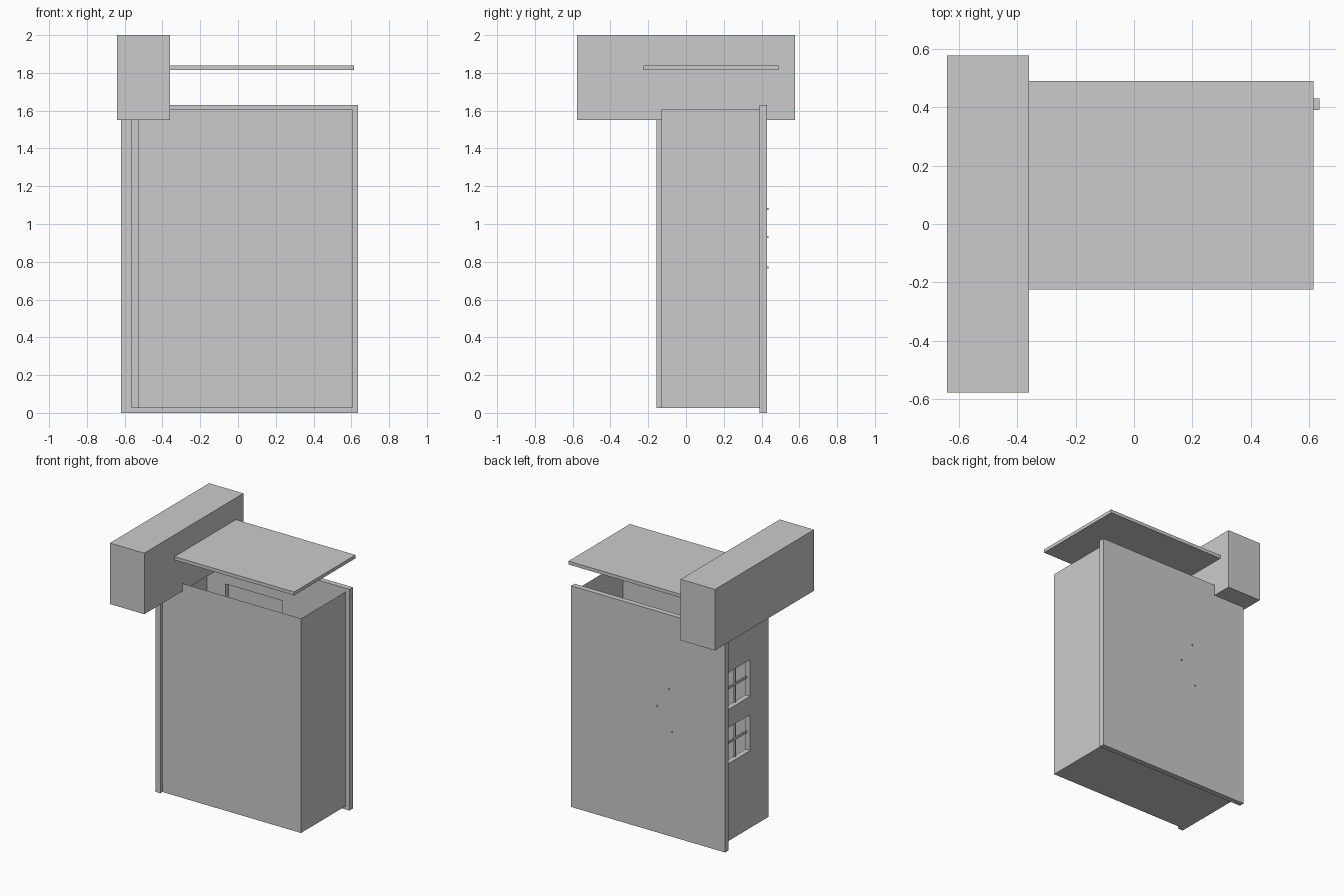
import bpy, bmesh
from mathutils import Vector

if "Cube" in bpy.data.objects:
    bpy.data.objects.remove(bpy.data.objects["Cube"])


def box(name, x, y, z, skip=()):
    """Axis-aligned box from ranges; skip lists outward directions left open."""
    bm = bmesh.new()
    bmesh.ops.create_cube(bm, size=1)
    bm.normal_update()
    doomed = [f for f in bm.faces if any(f.normal.dot(Vector(d)) > 0.9 for d in skip)]
    bmesh.ops.delete(bm, geom=doomed, context='FACES')
    for v in bm.verts:
        v.co = [r[0] + (c + 0.5) * (r[1] - r[0]) for c, r in zip(v.co, (x, y, z))]
    me = bpy.data.meshes.new(name)
    bm.to_mesh(me)
    bm.free()
    ob = bpy.data.objects.new(name, me)
    bpy.context.collection.objects.link(ob)
    return ob


def cut(target, name, x, y, z):
    """Subtract a hidden box from the target."""
    cutter = box(name, x, y, z)
    cutter.hide_render = True
    cutter.hide_viewport = True
    mod = target.modifiers.new(name, 'BOOLEAN')
    mod.operation = 'DIFFERENCE'
    mod.solver = 'EXACT'
    mod.object = cutter


# Overhead cross box and raised roof slab
box("overhead_box", (-0.64, -0.36), (-0.577, 0.577), (1.55, 2.0))
box("roof_slab", (-0.36, 0.615), (-0.225, 0.49), (1.815, 1.84))

# Thin open-topped shell: front wall, right wall and floor
box("room_shell", (-0.525, 0.605), (-0.13, 0.39), (0.025, 1.605),
    skip=((0, 0, 1), (-1, 0, 0), (0, 1, 0)))

# Thick back panel with a shallow recess on its inner side
back = box("back_panel", (-0.62, 0.635), (0.39, 0.43), (0.0, 1.63))
cut(back, "recess_cutter", (-0.377, 0.09), (0.35, 0.425), (0.5, 1.40))

# Small pegs in the recess that poke through the back
for i, (px, pz) in enumerate(((-0.16, 1.08), (-0.063, 0.93), (-0.185, 0.77))):
    box(f"peg_{i + 1}", (px - 0.005, px + 0.005), (0.405, 0.436), (pz - 0.005, pz + 0.005))

# Left side wall with two windows
side = box("side_wall", (-0.565, -0.525), (-0.155, 0.39), (0.025, 1.605))
y0, y1 = 0.06, 0.33
for label, z0, z1 in (("lower", 0.595, 0.86), ("upper", 0.995, 1.265)):
    cut(side, f"{label}_window_cutter", (-0.6, -0.49), (y0, y1), (z0, z1))
    # Glazing bars
    ym, zm = (y0 + y1) / 2, (z0 + z1) / 2
    box(f"{label}_window_crossbar", (-0.54, -0.53), (y0, y1), (zm - 0.008, zm + 0.008))
    box(f"{label}_window_mullion", (-0.54, -0.53), (ym - 0.008, ym + 0.008), (z0, z1))
